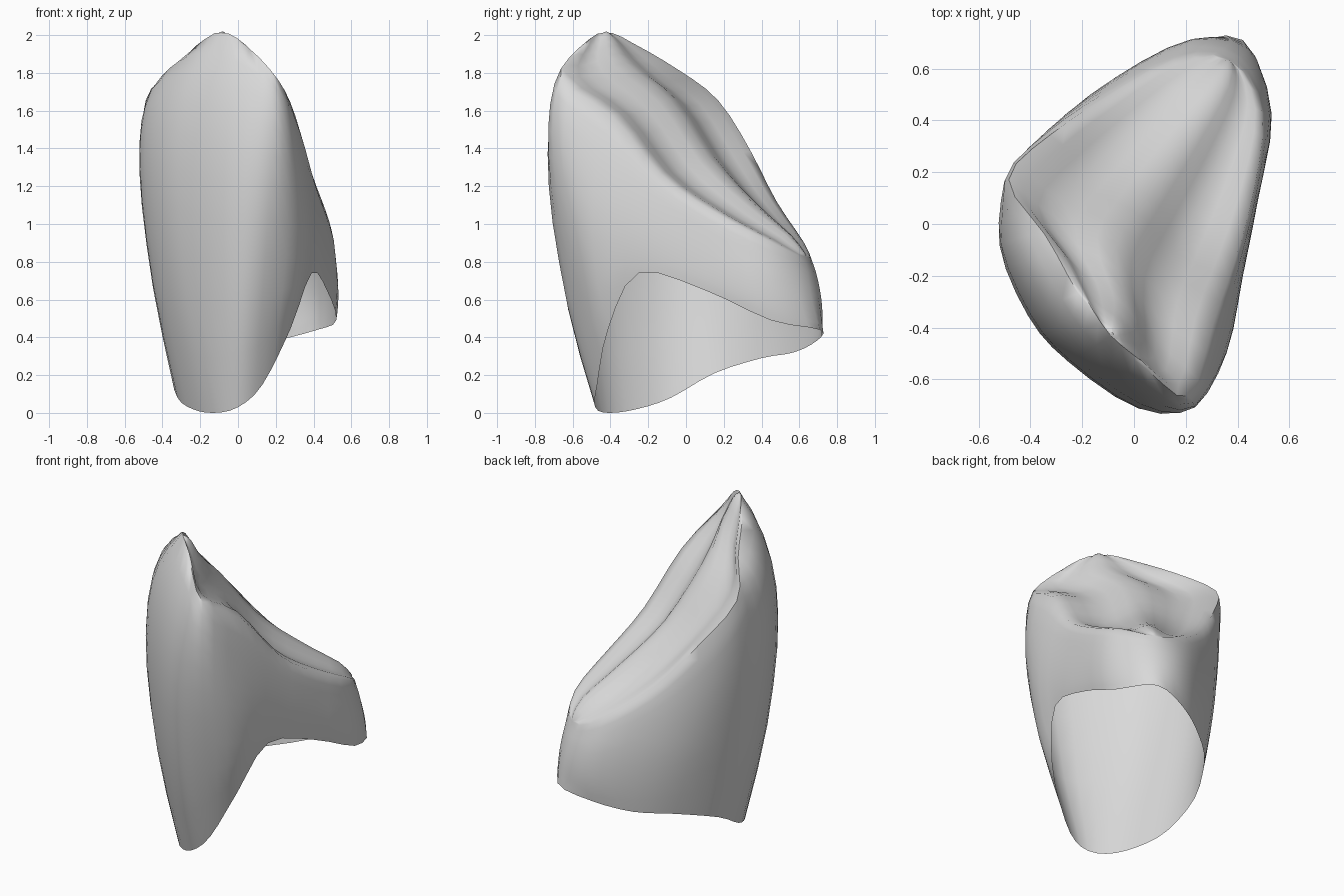
import bpy, bmesh, math
from mathutils import Vector

# Remove the default object
default = bpy.data.objects.get("Cube")
if default:
    bpy.data.objects.remove(default)

SUB = 3          # spline steps between guide points
SEG = 12         # segments across the hollow back
WALL = 10        # segments down the wall

# Guide loops, starting at the biting edge and running round the crown
top_rim = [(-.09, -.43, 2.02), (.06, -.56, 1.95), (.22, -.68, 1.77), (.31, -.39, 1.59),
           (.4, -.14, 1.27), (.47, .13, 1.08), (.5, .43, .92), (.37, .64, .82),
           (.14, .63, .9), (-.13, .48, 1.13), (-.33, .35, 1.4), (-.5, .18, 1.67),
           (-.34, -.03, 1.82), (-.21, -.26, 1.96)]
belly = [(-.26, -.53, 1.27), (.02, -.72, 1.2), (.23, -.69, 1.2), (.36, -.5, 1.05),
         (.42, -.2, .98), (.48, .1, .82), (.53, .42, .68), (.43, .66, .63),
         (.22, .71, .62), (-.08, .56, .72), (-.32, .37, .88), (-.48, .15, 1.1),
         (-.525, -.08, 1.34), (-.41, -.36, 1.32)]
neck_rim = [(-.13, -.41, 0), (0, -.48, .03), (.13, -.47, .15), (.28, -.41, .45),
            (.39, -.25, .74), (.47, .1, .65), (.52, .45, .49), (.42, .71, .44),
            (.2, .69, .38), (-.02, .57, .32), (-.2, .4, .29), (-.34, .15, .21),
            (-.32, -.08, .08), (-.24, -.26, .02)]

# Swelling of the back, from the biting edge to the heel
swell = [0, .04, .08, .05, .03, .05, .05, 0]
OUTWARD = Vector((.5, .4, .8))
VALLEY = .07


def spline(loop):
    """Closed smooth curve through the guide points."""
    pts = [Vector(p) for p in loop]
    n = len(pts)
    out = []
    for i in range(n):
        a, b, c, d = (pts[(i + k) % n] for k in (-1, 0, 1, 2))
        for s in range(SUB):
            t = s / SUB
            out.append(b + (c - a) * t / 2 + (a - b * 2.5 + c * 2 - d / 2) * t * t
                       + (b * 3 - c * 3 + d - a) * t ** 3 / 2)
    return out


def sample(values, x):
    i = min(int(x), len(values) - 2)
    return values[i] + (values[i + 1] - values[i]) * (x - i)


def skin(bm, rows, closed=False):
    """Quads over a grid of points."""
    grid = [[bm.verts.new(p) for p in row] for row in rows]
    width = len(grid[0])
    for upper, lower in zip(grid, grid[1:]):
        for i in range(width if closed else width - 1):
            k = (i + 1) % width
            bm.faces.new((upper[i], upper[k], lower[k], lower[i]))


# Crown wall, open at the neck
bm = bmesh.new()
rim, mid, neck = spline(top_rim), spline(belly), spline(neck_rim)
wall = []
for r in range(WALL + 1):
    t = r / WALL
    wall.append([a * (1 - t) * (1 - 2 * t) + b * 4 * t * (1 - t) + c * t * (2 * t - 1)
                 for a, b, c in zip(rim, mid, neck)])
skin(bm, wall, closed=True)

# Back face joining the two side ridges, with two valleys beside a raised middle
half = len(rim) // 2
back = []
for j in range(half + 1):
    a, b = rim[j], rim[-j % len(rim)]
    row = []
    for k in range(SEG + 1):
        s = k / SEG
        raised = sample(swell, j / SUB) * math.sin(math.pi * s)
        sunk = VALLEY * math.sin(math.pi * j / half) * math.sin(2 * math.pi * s) ** 2
        row.append(a.lerp(b, s) + OUTWARD * (raised - sunk))
    back.append(row)
skin(bm, back)
bmesh.ops.remove_doubles(bm, verts=bm.verts, dist=.0005)
bmesh.ops.dissolve_degenerate(bm, edges=bm.edges, dist=.0005)

# Round the biting edge, the side ridges and the heel
soft = [v for v in bm.verts if v.co.z > .78]
for step in range(2):
    bmesh.ops.smooth_vert(bm, verts=soft, factor=.3, use_axis_x=True,
                          use_axis_y=True, use_axis_z=True)
bmesh.ops.recalc_face_normals(bm, faces=bm.faces)

mesh = bpy.data.meshes.new("tooth_crown")
bm.to_mesh(mesh)
bm.free()
crown = bpy.data.objects.new("tooth_crown", mesh)
bpy.context.collection.objects.link(crown)

# Plain light grey
grey = bpy.data.materials.new("light_grey")
grey.use_nodes = True
color = (.7, .7, .7, 1)
grey.diffuse_color = color
grey.node_tree.nodes["Principled BSDF"].inputs["Base Color"].default_value = color
mesh.materials.append(grey)

bpy.ops.object.select_all(action='DESELECT')
crown.select_set(True)
bpy.context.view_layer.objects.active = crown
bpy.ops.object.shade_smooth_by_angle(angle=math.radians(60))
